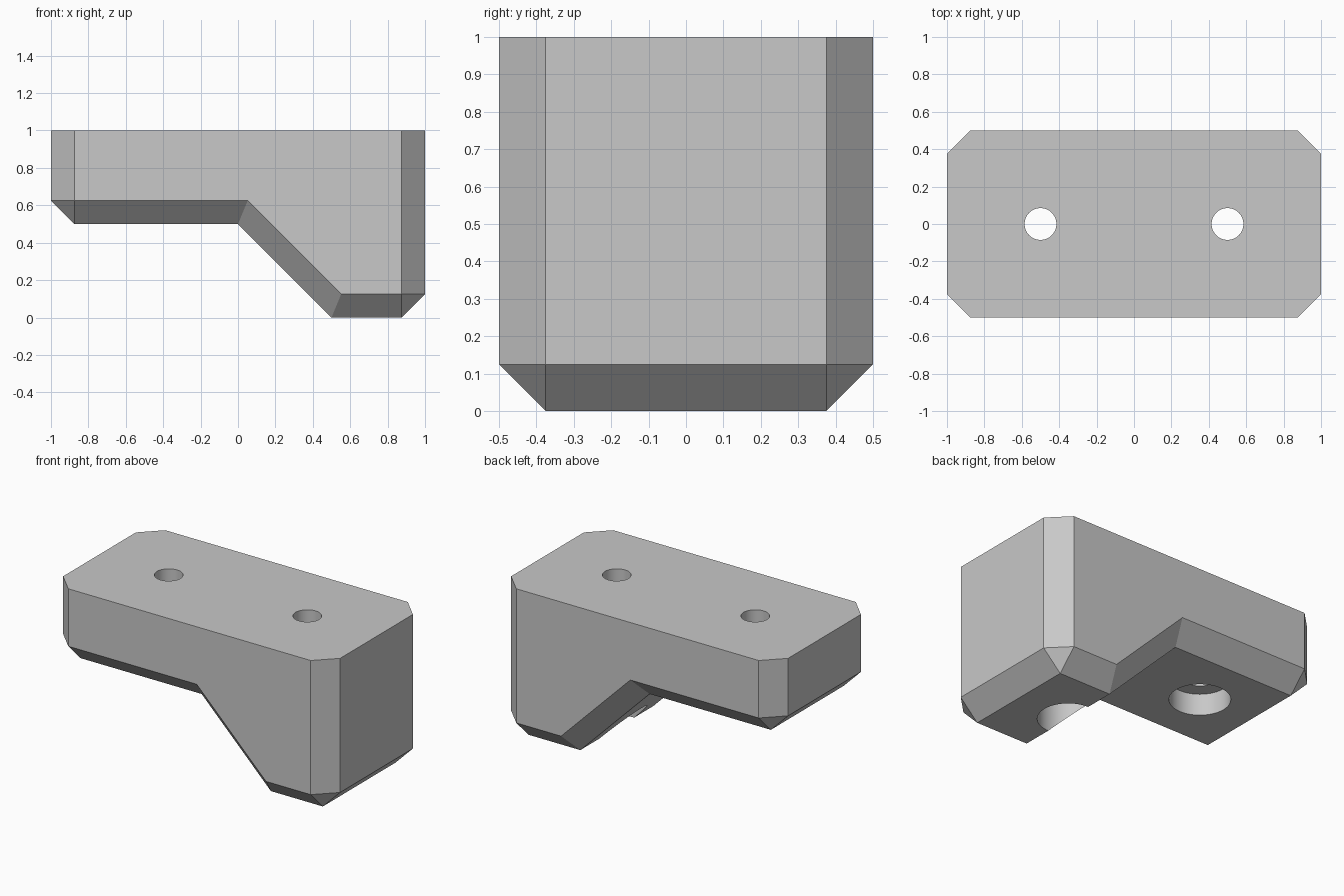
import bpy, bmesh

# Remove the default cube
old = bpy.data.objects.get("Cube")
if old:
    bpy.data.objects.remove(old, do_unlink=True)

# Single grey material
grey = bpy.data.materials.new("light grey")
grey.use_nodes = True
colour = (0.58, 0.58, 0.58, 1)
grey.diffuse_color = colour
grey.node_tree.nodes["Principled BSDF"].inputs["Base Color"].default_value = colour

C = 0.125        # chamfer width
K = C * 0.4142   # chamfer shift at the 45 degree bends

# Side profile at the middle and its chamfered version at the side faces
middle = [(-1, 1), (-1, 0.5 + C), (-1 + C, 0.5), (0, 0.5),
          (0.5, 0), (1 - C, 0), (1, C), (1, 1)]
side = [(-1 + C, 1), (-1 + C, 0.5 + C), (-1 + C, 0.5 + C), (K, 0.5 + C),
        (0.5 + K, C), (1 - C, C), (1 - C, C), (1 - C, 1)]


def add_face(bm, verts):
    unique = list(dict.fromkeys(verts))
    if len(unique) > 2:
        bm.faces.new(unique)


def make_body():
    bm = bmesh.new()
    rings = []
    for profile, y in ((side, -0.5), (middle, C - 0.5), (middle, 0.5 - C), (side, 0.5)):
        made = {}
        ring = []
        for p in profile:
            if p not in made:
                made[p] = bm.verts.new((p[0], y, p[1]))
            ring.append(made[p])
        rings.append(ring)
    # Bottom, ends and chamfers
    for a, b in zip(rings, rings[1:]):
        for i in range(len(a) - 1):
            add_face(bm, [a[i], a[i + 1], b[i + 1], b[i]])
    # Side faces and one flat top
    add_face(bm, rings[0])
    add_face(bm, rings[-1])
    add_face(bm, [r[0] for r in rings] + [r[-1] for r in reversed(rings)])
    bmesh.ops.recalc_face_normals(bm, faces=bm.faces[:])
    mesh = bpy.data.meshes.new("bracket_body")
    bm.to_mesh(mesh)
    bm.free()
    mesh.materials.append(grey)
    obj = bpy.data.objects.new("bracket_body", mesh)
    bpy.context.collection.objects.link(obj)
    return obj


def drill(body, x, radius, low, high):
    bpy.ops.mesh.primitive_cylinder_add(
        vertices=64, radius=radius, depth=high - low, location=(x, 0, (low + high) / 2))
    cutter = bpy.context.object
    cutter.name = "hole_cutter"
    cutter.hide_render = True
    cutter.data.materials.append(grey)
    mod = body.modifiers.new("hole", "BOOLEAN")
    mod.operation = "DIFFERENCE"
    mod.solver = "EXACT"
    mod.object = cutter
    bpy.ops.object.select_all(action="DESELECT")
    bpy.context.view_layer.objects.active = body
    body.select_set(True)
    bpy.ops.object.modifier_apply(modifier=mod.name)
    bpy.data.objects.remove(cutter, do_unlink=True)


body = make_body()

# Screw holes from the top, with wide recesses for the heads below
for x in (-0.5, 0.5):
    drill(body, x, 0.18, -0.2, 0.64)
    drill(body, x, 0.085, 0.5, 1.2)

# Smooth hole walls, crisp chamfers
bpy.ops.object.shade_smooth_by_angle(angle=0.3)
